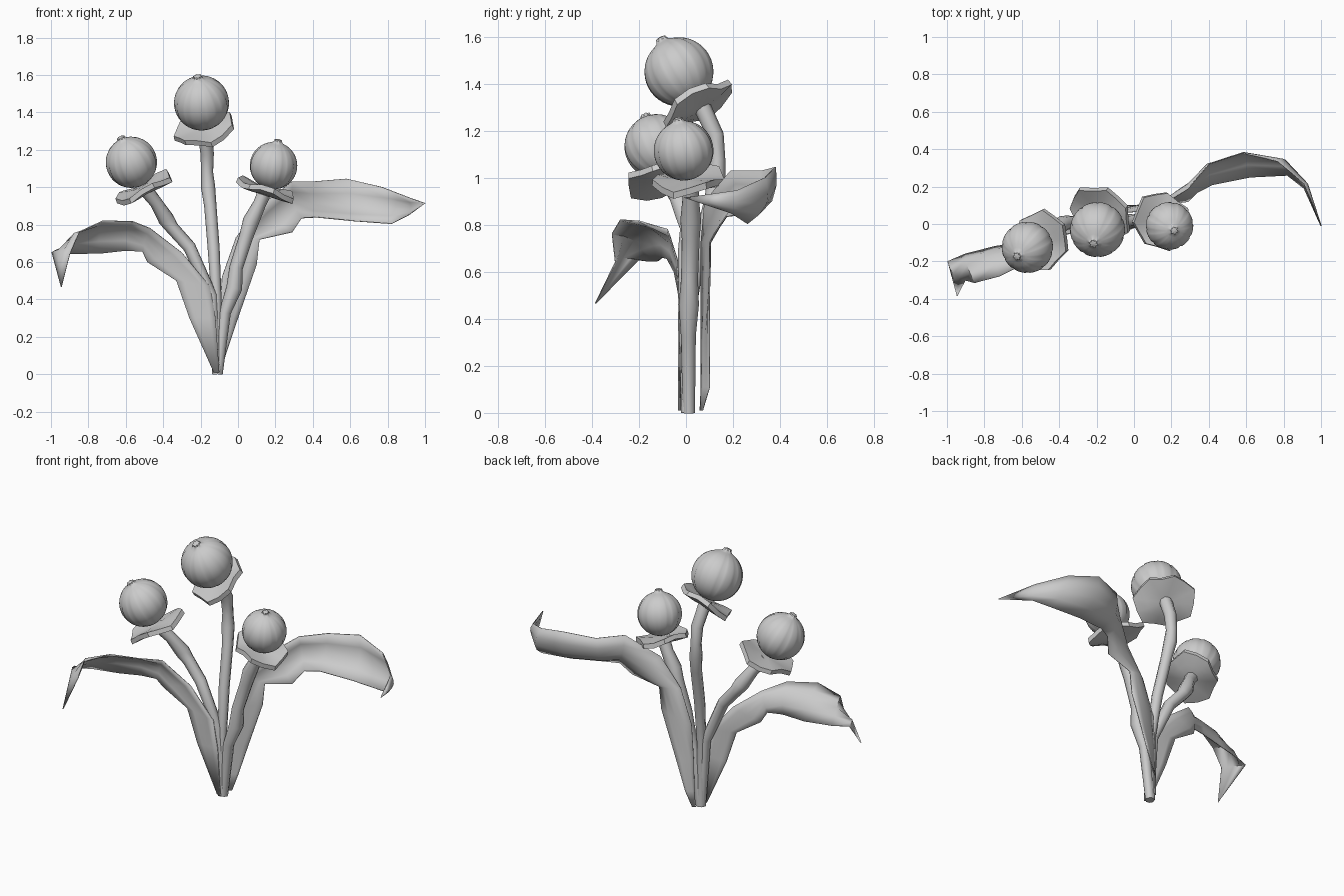
import bpy, bmesh, math
from mathutils import Vector

cube = bpy.data.objects.get("Cube")
if cube:
    bpy.data.objects.remove(cube)

grey = bpy.data.materials.new("plain_grey")
grey.use_nodes = True
grey.diffuse_color = (0.6, 0.6, 0.6, 1)
grey.node_tree.nodes["Principled BSDF"].inputs["Base Color"].default_value = (0.6, 0.6, 0.6, 1)


def finish(obj, angle):
    """Colour the part and shade it smooth with sharp edges kept."""
    obj.data.materials.clear()
    obj.data.materials.append(grey)
    bpy.ops.object.select_all(action='DESELECT')
    obj.select_set(True)
    bpy.context.view_layer.objects.active = obj
    bpy.ops.object.shade_smooth_by_angle(angle=math.radians(angle))
    return obj


def loft(name, rows, closed, angle):
    """Skin a list of equal-length point rows; closed rows get end caps."""
    bm = bmesh.new()
    grid = [[bm.verts.new(p) for p in row] for row in rows]
    n = len(grid[0])
    for low, high in zip(grid, grid[1:]):
        for i in range(n if closed else n - 1):
            j = (i + 1) % n
            bm.faces.new((low[i], low[j], high[j], high[i]))
    if closed:
        bm.faces.new(grid[0][::-1])
        bm.faces.new(grid[-1])
    bmesh.ops.remove_doubles(bm, verts=bm.verts, dist=0.0005)
    bmesh.ops.recalc_face_normals(bm, faces=bm.faces)
    mesh = bpy.data.meshes.new(name)
    bm.to_mesh(mesh)
    bm.free()
    obj = bpy.data.objects.new(name, mesh)
    bpy.context.collection.objects.link(obj)
    return finish(obj, angle)


def place(obj, centre, axis):
    obj.location = centre
    obj.rotation_euler = Vector(axis).to_track_quat('Z', 'Y').to_euler()


def pod(name, centre, axis, radius):
    """Round seed pod with narrow seams and a small tapered crown."""
    profile = [(math.sin(t), -math.cos(t))
               for t in (math.pi * (0.02 + 0.88 * k / 18) for k in range(19))]
    profile += [(0.21, 1.0), (0.15, 1.06), (0.14, 1.12), (0.05, 1.15)]
    count = 60
    rows = []
    for r, z in profile:
        row = []
        for i in range(count):
            a = math.tau * i / count
            seam = 0.965 if i % 6 == 0 and abs(z) < 0.9 else 1
            if z > 1:
                seam = 1 + 0.15 * math.cos(6 * a)
            row.append(Vector((r * seam * math.cos(a), r * seam * math.sin(a), z)) * radius)
        rows.append(row)
    place(loft(name, rows, True, 35), centre, axis)


def cup(name, centre, normal, radius, phase):
    """Irregular wavy collar under a pod."""
    rows = []
    for r, z, wave in ((0.2, -0.03, 0), (0.6, -0.025, 0.4), (1, -0.012, 1),
                       (0.98, 0.016, 1), (0.6, 0.01, 0.4), (0.1, 0.006, 0)):
        row = []
        for i in range(14):
            a = math.tau * i / 14
            rr = radius * r * (1 + wave * (0.05 * math.cos(7 * a) + 0.07 * math.cos(2 * a + phase)))
            h = z + wave * 0.015 * math.sin(3 * a + phase)
            row.append((rr * math.cos(a), rr * math.sin(a), h))
        rows.append(row)
    place(loft(name, rows, True, 35), centre, normal)


def stem(name, points):
    """Knobbly tube; each point is x, y, z, radius."""
    curve = bpy.data.curves.new(name, 'CURVE')
    curve.dimensions = '3D'
    curve.bevel_depth = 1
    curve.bevel_resolution = 2
    curve.use_fill_caps = True
    line = curve.splines.new('POLY')
    line.points.add(len(points) - 1)
    for p, (x, y, z, r) in zip(line.points, points):
        p.co = (x, y, z, 1)
        p.radius = r
    obj = bpy.data.objects.new(name, curve)
    bpy.context.collection.objects.link(obj)
    bpy.ops.object.select_all(action='DESELECT')
    obj.select_set(True)
    bpy.context.view_layer.objects.active = obj
    bpy.ops.object.convert(target='MESH')
    finish(bpy.context.view_layer.objects.active, 50)


def leaf(name, edge_a, edge_b, bulge):
    """Thin curling blade between two edges, flat at the base and bowed further out."""
    rows = []
    pairs = [(Vector(a), Vector(b)) for a, b in zip(edge_a, edge_b)]
    for i, (a, b) in enumerate(pairs):
        before, after = pairs[max(i - 1, 0)], pairs[min(i + 1, len(pairs) - 1)]
        along = sum(after, Vector()) - sum(before, Vector())
        normal = along.cross(b - a)
        normal = normal.normalized() if normal.length > 1e-6 else Vector()
        depth = bulge * min(max(i - 2, 0) / 3, 1) * (b - a).length
        rows.append([a.lerp(b, k / 4) + normal * depth * math.sin(math.pi * k / 4)
                     for k in range(5)])
    obj = loft(name, rows, False, 45)
    thick = obj.modifiers.new("thickness", 'SOLIDIFY')
    thick.thickness = 0.006
    thick.offset = 0


# Pods
pod("middle_pod", (-0.195, -0.03, 1.45), (-0.13, -0.47, 0.87), 0.147)
pod("right_pod", (-0.57, -0.125, 1.133), (-0.37, -0.32, 0.87), 0.137)
pod("left_pod", (0.19, -0.01, 1.115), (0.18, -0.18, 0.95), 0.127)

# Collars
cup("middle_cup", (-0.18, 0.055, 1.315), (-0.3, -0.5, 0.8), 0.165, 0.5)
cup("right_cup", (-0.5, -0.09, 0.995), (-0.42, -0.15, 0.88), 0.16, 2)
cup("left_cup", (0.15, 0.015, 0.987), (0.3, -0.06, 0.95), 0.155, 4)

# Stems
stem("middle_stem", [(-0.112, 0.01, 0, 0.026), (-0.115, 0.01, 0.4, 0.027),
                     (-0.13, 0.05, 0.67, 0.032), (-0.148, 0.11, 0.9, 0.033),
                     (-0.16, 0.13, 1.0, 0.038), (-0.165, 0.135, 1.08, 0.032),
                     (-0.165, 0.125, 1.18, 0.036), (-0.18, 0.06, 1.32, 0.038)])
stem("right_stem", [(-0.112, 0.005, 0, 0.026), (-0.14, 0, 0.42, 0.03),
                    (-0.26, 0, 0.68, 0.035), (-0.35, 0.01, 0.78, 0.036),
                    (-0.385, 0, 0.83, 0.044), (-0.44, -0.04, 0.92, 0.034),
                    (-0.5, -0.08, 0.995, 0.039)])
stem("left_stem", [(-0.108, 0.012, 0, 0.026), (-0.07, 0.01, 0.33, 0.032),
                   (-0.02, 0.012, 0.46, 0.043), (-0.01, 0.015, 0.57, 0.036),
                   (0.045, 0.02, 0.74, 0.038), (0.07, 0.02, 0.82, 0.044),
                   (0.115, 0.02, 0.91, 0.035), (0.15, 0.015, 0.99, 0.038)])

# Leaves
leaf("left_leaf",
     [(-0.11, 0.06, 0.01), (-0.105, 0.065, 0.11), (-0.1, 0.065, 0.3), (-0.085, 0.065, 0.52),
      (-0.01, 0.065, 0.73), (0.12, 0.08, 0.9), (0.29, 0.19, 1.03), (0.4, 0.32, 1.03),
      (0.58, 0.38, 1.045), (0.77, 0.335, 1.0), (0.91, 0.215, 0.945), (1, -0.01, 0.915)],
     [(-0.09, 0.07, 0.01), (-0.065, 0.1, 0.11), (0, 0.1, 0.3), (0.1, 0.1, 0.585),
      (0.115, 0.1, 0.72), (0.29, 0.12, 0.76), (0.34, 0.17, 0.835), (0.42, 0.21, 0.84),
      (0.62, 0.25, 0.82), (0.82, 0.26, 0.805), (0.91, 0.19, 0.85), (1, -0.01, 0.915)], 0.22)
leaf("right_leaf",
     [(-0.13, -0.02, 0.01), (-0.26, -0.03, 0.3), (-0.33, -0.03, 0.5), (-0.485, -0.05, 0.6),
      (-0.51, -0.08, 0.655), (-0.6, -0.1, 0.66), (-0.74, -0.12, 0.645),
      (-0.9, -0.16, 0.645), (-0.995, -0.2, 0.65), (-0.945, -0.385, 0.465)],
     [(-0.1, -0.03, 0.01), (-0.12, -0.03, 0.3), (-0.15, -0.03, 0.47), (-0.3, -0.04, 0.65),
      (-0.47, -0.08, 0.78), (-0.56, -0.2, 0.815), (-0.72, -0.28, 0.82),
      (-0.85, -0.315, 0.76), (-0.9, -0.3, 0.64), (-0.945, -0.385, 0.465)], 0.2)
